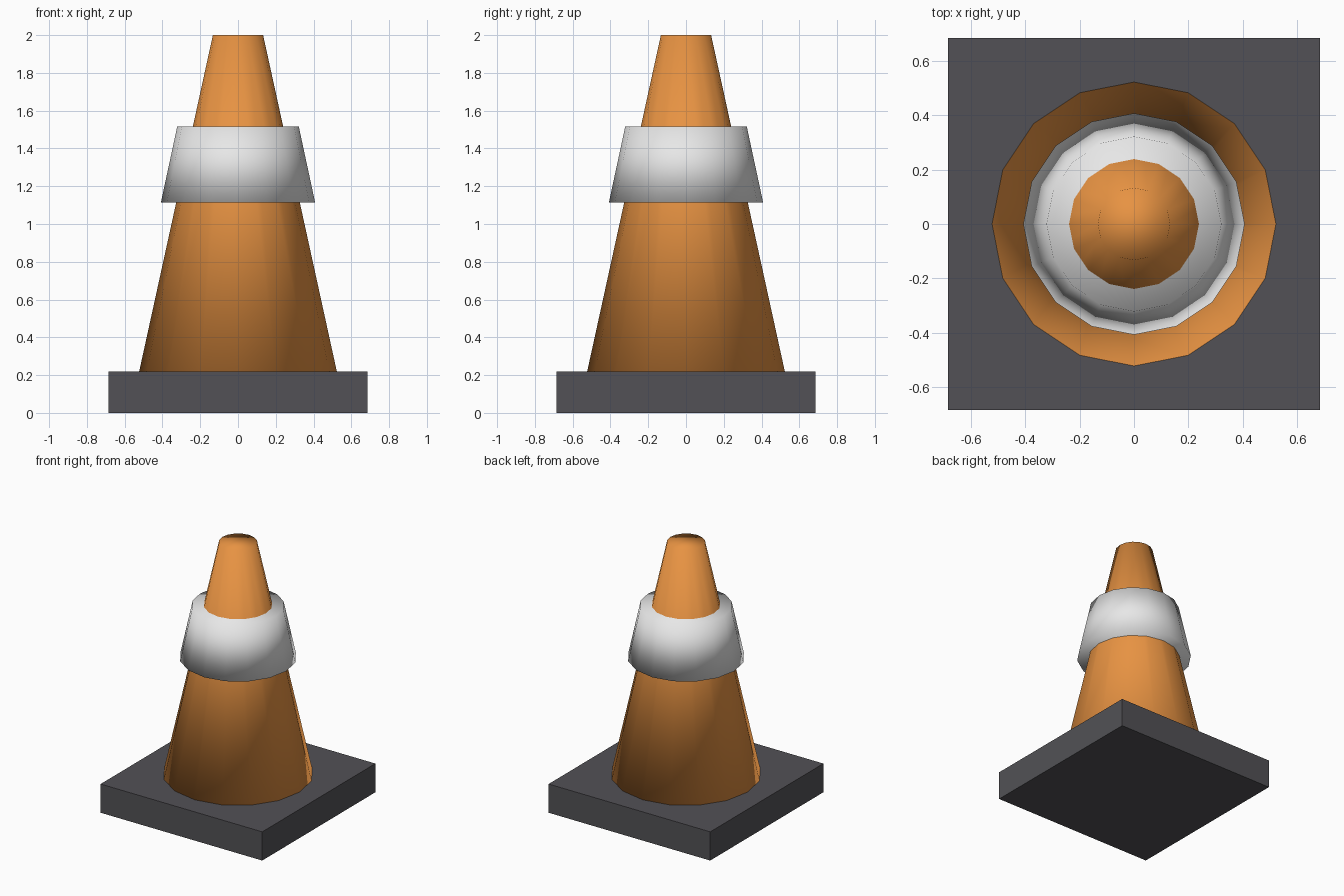
import bpy

# Remove the default cube
cube = bpy.data.objects.get("Cube")
if cube:
    bpy.data.objects.remove(cube, do_unlink=True)


def make_material(name, rgb):
    mat = bpy.data.materials.new(name)
    mat.use_nodes = True
    mat.diffuse_color = (*rgb, 1)
    mat.node_tree.nodes["Principled BSDF"].inputs["Base Color"].default_value = (*rgb, 1)
    return mat


orange = make_material("orange plastic", (0.80, 0.29, 0.055))
white = make_material("white band", (0.80, 0.80, 0.80))
grey = make_material("dark grey rubber", (0.085, 0.083, 0.092))


def tapered(name, r_bottom, r_top, z_bottom, z_top, mat):
    """Closed 16-sided tapered solid, smooth shaded across its caps."""
    bpy.ops.mesh.primitive_cone_add(
        vertices=16, radius1=r_bottom, radius2=r_top, depth=z_top - z_bottom,
        end_fill_type='NGON', location=(0, 0, (z_bottom + z_top) / 2))
    obj = bpy.context.object
    obj.name = name
    obj.data.materials.append(mat)
    bpy.ops.object.shade_smooth()
    return obj


# Square foot slab
side, height = 1.37, 0.22
bpy.ops.mesh.primitive_cube_add(size=1, location=(0, 0, height / 2))
base = bpy.context.object
base.name = "base_slab"
base.scale = (side, side, height)
bpy.ops.object.transform_apply(location=False, rotation=False, scale=True)
base.data.materials.append(grey)

# Cone body and the thick collar around it
tapered("cone_body", 0.523, 0.133, height, 2.0, orange)
tapered("reflective_collar", 0.408, 0.322, 1.115, 1.515, white)
